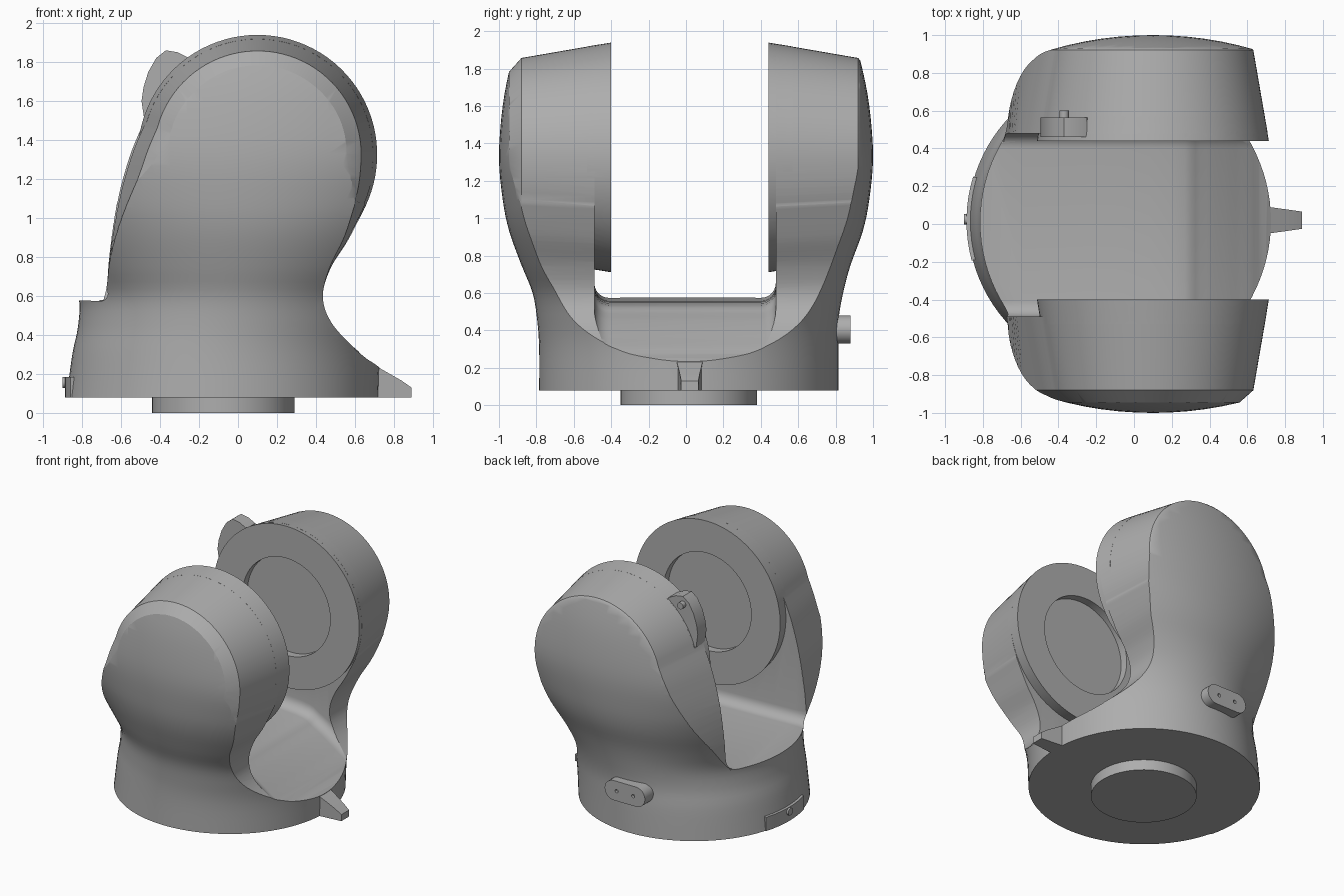
import bpy, bmesh, math
from mathutils import Matrix, Vector

if "Cube" in bpy.data.objects:
    bpy.data.objects.remove(bpy.data.objects["Cube"])

grey = bpy.data.materials.new("mid grey")
grey.use_nodes = True
COLOR = (0.42, 0.42, 0.42, 1)
grey.diffuse_color = COLOR
grey.node_tree.nodes["Principled BSDF"].inputs["Base Color"].default_value = COLOR

MID_Y = 0.02              # middle of the gap between the arms
HUB = (0.10, 1.325)       # x, z of the pivot
HUB_R = 0.615


def finish(name, bm):
    bmesh.ops.recalc_face_normals(bm, faces=bm.faces)
    mesh = bpy.data.meshes.new(name)
    bm.to_mesh(mesh)
    bm.free()
    mesh.materials.append(grey)
    ob = bpy.data.objects.new(name, mesh)
    bpy.context.collection.objects.link(ob)
    return ob


def loft(name, rings):
    """Skin equal-length closed rings and cap both ends."""
    bm = bmesh.new()
    rows = [[bm.verts.new(p) for p in ring] for ring in rings]
    n = len(rows[0])
    for a, b in zip(rows, rows[1:]):
        for i in range(n):
            j = (i + 1) % n
            bm.faces.new((a[i], a[j], b[j], b[i]))
    bm.faces.new(rows[0])
    bm.faces.new(rows[-1])
    return finish(name, bm)


def cylinder(name, center, r1, r2, depth, axis, segments=64):
    bm = bmesh.new()
    turn = Vector((0, 0, 1)).rotation_difference(Vector(axis)).to_matrix().to_4x4()
    bmesh.ops.create_cone(bm, cap_ends=True, segments=segments, radius1=r1, radius2=r2,
                          depth=depth, matrix=Matrix.Translation(center) @ turn)
    return finish(name, bm)


def boolean(ob, tool, operation):
    mod = ob.modifiers.new("cut", 'BOOLEAN')
    mod.object, mod.operation, mod.solver = tool, operation, 'EXACT'
    bpy.context.view_layer.objects.active = ob
    bpy.ops.object.modifier_apply(modifier=mod.name)
    bpy.data.objects.remove(tool)


def spline(points, steps):
    """Smooth open curve through the points, any dimension."""
    pts = [points[0]] + list(points) + [points[-1]]
    out = []
    for a, b, c, d in zip(pts, pts[1:], pts[2:], pts[3:]):
        for k in range(steps):
            t = k / steps
            out.append(tuple(0.5 * (2 * q + (r - p) * t + (2 * p - 5 * q + 4 * r - s) * t * t
                                    + (3 * q - p - 3 * r + s) * t ** 3)
                             for p, q, r, s in zip(a, b, c, d)))
    return out + [tuple(points[-1])]


# Body skin: round base swelling into domed sides (z, centre x, radius x, centre y, radius y)
stations = [(0.08, -0.08, 0.80, 0.015, 0.80), (0.3, -0.06, 0.79, 0.015, 0.80),
            (0.45, -0.03, 0.79, 0.01, 0.805), (0.6, 0.0, 0.82, 0.01, 0.83),
            (0.75, 0.03, 0.94, 0.0, 0.88), (0.93, 0.06, 1.1, 0.0, 0.945),
            (1.1, 0.08, 1.25, 0.0, 0.98), (1.33, 0.1, 1.4, 0.0, 1.0),
            (1.6, 0.1, 1.4, 0.0, 0.98), (1.83, 0.1, 1.4, 0.0, 0.935), (2.05, 0.1, 1.4, 0.0, 0.87)]
rings = []
for z, cx, rx, cy, ry in spline(stations, 4):
    rings.append([(cx + rx * math.cos(a), cy + ry * math.sin(a), z)
                  for a in (math.tau * k / 96 for k in range(96))])
body = loft("yoke_body", rings)

# Front outline of the yoke, with draft and a chamfered outer edge
left = spline([(-0.69, 0.58), (-0.672, 0.66), (-0.66, 0.82), (-0.625, 1.08), (-0.565, 1.31),
               (-0.494, 1.484)], 5)
arc = [(HUB[0] + HUB_R * math.cos(math.radians(d)), HUB[1] + HUB_R * math.sin(math.radians(d)))
       for d in range(160, -25, -4)]
right = spline([(0.66, 1.06), (0.57, 0.89), (0.475, 0.74), (0.435, 0.6), (0.475, 0.47),
                (0.59, 0.34), (0.75, 0.215)], 6)
outline = [(-1.0, 0.0), (-1.0, 0.575)] + left + arc + right + [(1.0, 0.12), (1.0, 0.0)]


def drafted(y, shrink):
    ring = []
    for x, z in outline:
        w = min(max((z - 0.6) / 0.7, 0), 1)
        s = 1 - shrink * w * w * (3 - 2 * w)
        ring.append((HUB[0] + (x - HUB[0]) * s, y, HUB[1] + (z - HUB[1]) * s))
    return ring


draft = [(0.42, 0.0), (0.90, 0.135), (1.1, 0.5)]
sections = [(-d, s) for d, s in reversed(draft)] + draft
boolean(body, loft("outline_tool", [drafted(MID_Y + d, s) for d, s in sections]), 'INTERSECT')

# Saddle between the arms, with rounded lower corners
floor = spline([(-1.1, 0.585), (-0.4, 0.565), (0.2, 0.545), (0.35, 0.49), (0.48, 0.41),
                (0.6, 0.325), (0.75, 0.235), (1.1, 0.2)], 4)
rings = []
for x, z in floor:
    ring = [(x, -0.49, 2.2)]
    for cy, start in ((-0.41, 180), (0.40, 270)):
        for k in range(7):
            a = math.radians(start + 15 * k)
            ring.append((x, cy + 0.08 * math.cos(a), z + 0.08 + 0.08 * math.sin(a)))
    rings.append(ring + [(x, 0.48, 2.2)])
boolean(body, loft("saddle_tool", rings), 'DIFFERENCE')

# Round bearing pads with shallow sockets on the inner faces
for side in (-1, 1):
    pad = cylinder("pad", (HUB[0], MID_Y + side * 0.485, HUB[1]), 0.614, 0.593, 0.13, (0, side, 0), 90)
    boolean(body, pad, 'UNION')
    socket = cylinder("socket", (HUB[0], MID_Y + side * 0.42, HUB[1]), 0.37, 0.37, 0.12, (0, side, 0))
    boolean(body, socket, 'DIFFERENCE')

# Mounting disc under the base
disc = cylinder("mounting_disc", (-0.075, 0.015, 0.045), 0.365, 0.365, 0.09, (0, 0, 1))

# Pointer fin on the rim
fin_side = [(0.6, 0.08), (0.6, 0.24), (0.70, 0.245), (0.84, 0.165), (0.89, 0.13), (0.89, 0.08)]
fin = loft("pointer_fin", [[(x, MID_Y + s * (0.075 - 0.14 * max(x - 0.68, 0)), z)
                            for x, z in fin_side] for s in (-1, 1)])

# Stop tab and its screw on the back arm
tab_side = [(-0.2, 1.6), (-0.25, 1.82), (-0.31, 1.85), (-0.37, 1.86), (-0.42, 1.82),
            (-0.46, 1.75), (-0.485, 1.67), (-0.495, 1.6), (-0.48, 1.5), (-0.4, 1.45)]
tab = loft("stop_tab", [[(x, y, z) for x, z in tab_side] for y in (0.46, 0.565)])
screw = cylinder("tab_screw", (-0.37, 0.56, 1.80), 0.025, 0.025, 0.08, (0, 1, 0), 24)

# Oval cover with two holes on the back of the base
oval = []
for s in (1, -1):
    for k in range(13):
        a = math.radians(15 * k - 90)
        oval.append((-0.1 + s * (0.095 + 0.075 * math.cos(a)), 0.405 + s * 0.075 * math.sin(a)))
cover = loft("oval_cover", [[(x, y, z) for x, z in oval] for y in (0.76, 0.88)])
for s in (-1, 1):
    boolean(cover, cylinder("hole", (-0.1 + s * 0.07, 0.88, 0.405), 0.013, 0.013, 0.04, (0, 1, 0), 16),
            'DIFFERENCE')

# Curved plate and fastener on the side of the base
bend = [math.radians(d) for d in range(163, 196, 4)]
plate_plan = [(r, a) for r, arc_angles in ((0.807, bend), (0.78, bend[::-1])) for a in arc_angles]
plate = loft("rim_plate", [[(-0.08 + r * math.cos(a), 0.015 + r * math.sin(a), z)
                            for r, a in plate_plan] for z in (0.08, 0.185)])
fastener = cylinder("plate_fastener", (-0.88, 0.025, 0.155), 0.028, 0.028, 0.04, (-1, 0, 0), 20)

# Smooth shading with crisp edges
parts = [body, disc, fin, tab, screw, cover, plate, fastener]
bpy.ops.object.select_all(action='DESELECT')
for ob in parts:
    ob.select_set(True)
bpy.context.view_layer.objects.active = body
bpy.ops.object.shade_smooth_by_angle(angle=math.radians(28))
